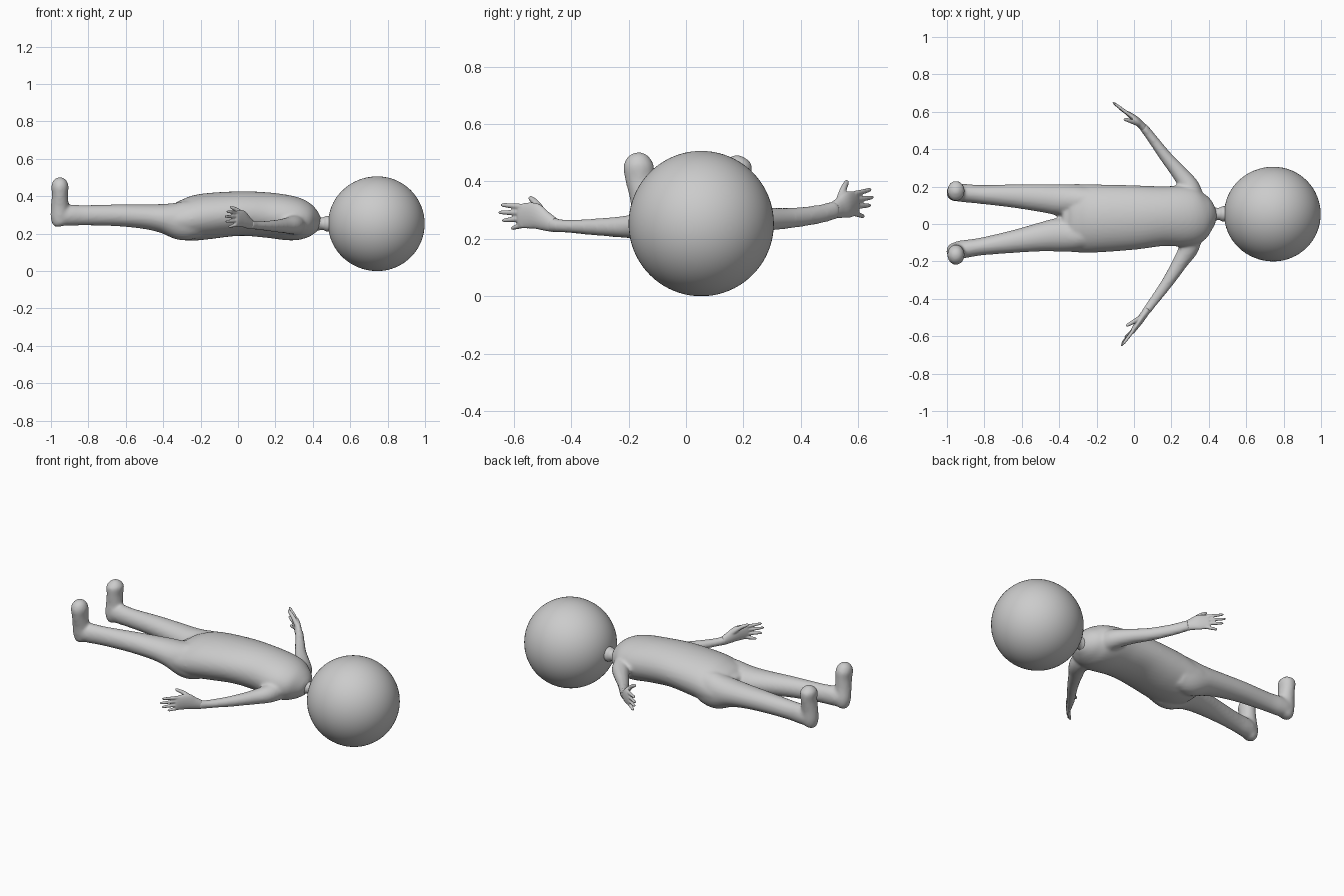
import bpy, bmesh, math
from mathutils import Vector


def spline(stations, steps=6):
    # Catmull-Rom through (x, y, z, half width, half height) stations
    p = [Vector(s) for s in stations]
    p = [p[0] * 2 - p[1]] + p + [p[-1] * 2 - p[-2]]
    out = []
    for i in range(1, len(p) - 2):
        a, b, c, d = p[i - 1:i + 3]
        for k in range(steps):
            t = k / steps
            out.append(0.5 * (2 * b + (c - a) * t + (2 * a - 5 * b + 4 * c - d) * t * t
                              + (3 * b - a - 3 * c + d) * t ** 3))
    return out + [p[-2]]


def loft(bm, stations, up=(0, 0, 1), n=28):
    # closed tube of elliptical rings
    pts = spline(stations)
    pos = [Vector(q[:3]) for q in pts]
    rings = []
    for i, q in enumerate(pts):
        tan = (pos[min(i + 1, len(pos) - 1)] - pos[max(i - 1, 0)]).normalized()
        u = Vector(up)
        v = (u - tan * u.dot(tan)).normalized()
        w = tan.cross(v)
        ra, rb = max(q[3], 0.001), max(q[4], 0.001)
        rings.append([bm.verts.new(pos[i] + w * ra * math.cos(2 * math.pi * k / n)
                                   + v * rb * math.sin(2 * math.pi * k / n)) for k in range(n)])
    for r, s in zip(rings, rings[1:]):
        for k in range(n):
            bm.faces.new((r[k], r[(k + 1) % n], s[(k + 1) % n], s[k]))
    bm.faces.new(rings[0])
    bm.faces.new(rings[-1])


def finish(bm, name, voxel=None, smooth=0):
    bmesh.ops.recalc_face_normals(bm, faces=bm.faces)
    for f in bm.faces:
        f.smooth = True
    me = bpy.data.meshes.new(name)
    bm.to_mesh(me)
    bm.free()
    ob = bpy.data.objects.new(name, me)
    bpy.context.collection.objects.link(ob)
    if voxel:
        m = ob.modifiers.new("blend", 'REMESH')
        m.mode = 'VOXEL'
        m.voxel_size = voxel
        m.use_smooth_shade = True
        s = ob.modifiers.new("soften", 'SMOOTH')
        s.factor = 0.5
        s.iterations = smooth
    return ob


# head
bm = bmesh.new()
bmesh.ops.create_uvsphere(bm, u_segments=64, v_segments=40, radius=0.253)
for v in bm.verts:
    if v.co.x < 0:
        v.co.x *= 1.04
    v.co += Vector((0.745, 0.053, 0.253))
finish(bm, "head")

# neck
bm = bmesh.new()
loft(bm, [(0.38, 0.05, 0.25, 0.05, 0.05), (0.43, 0.053, 0.253, 0.036, 0.036),
          (0.455, 0.054, 0.253, 0.033, 0.034), (0.475, 0.054, 0.253, 0.041, 0.042),
          (0.50, 0.054, 0.253, 0.04, 0.04)])
finish(bm, "neck")

# torso
bm = bmesh.new()
loft(bm, [(-0.39, 0.035, 0.28, 0.16, 0.06), (-0.34, 0.033, 0.272, 0.18, 0.092),
          (-0.27, 0.03, 0.275, 0.183, 0.114), (-0.18, 0.03, 0.291, 0.181, 0.123),
          (0.0, 0.035, 0.307, 0.172, 0.119), (0.15, 0.042, 0.30, 0.160, 0.121),
          (0.27, 0.042, 0.284, 0.162, 0.12), (0.34, 0.045, 0.272, 0.148, 0.108),
          (0.39, 0.05, 0.262, 0.108, 0.083), (0.42, 0.052, 0.256, 0.068, 0.056),
          (0.435, 0.053, 0.253, 0.035, 0.035)], n=40)

# legs
loft(bm, [(-0.22, 0.125, 0.28, 0.08, 0.10), (-0.30, 0.127, 0.268, 0.085, 0.104),
          (-0.40, 0.130, 0.281, 0.083, 0.079), (-0.50, 0.139, 0.291, 0.074, 0.066),
          (-0.65, 0.150, 0.298, 0.062, 0.058), (-0.82, 0.158, 0.298, 0.050, 0.054),
          (-0.90, 0.165, 0.298, 0.049, 0.056), (-0.95, 0.168, 0.296, 0.045, 0.050),
          (-0.98, 0.169, 0.296, 0.022, 0.025)])
loft(bm, [(-0.22, -0.06, 0.28, 0.08, 0.10), (-0.30, -0.06, 0.268, 0.088, 0.104),
          (-0.40, -0.058, 0.281, 0.090, 0.079), (-0.50, -0.07, 0.291, 0.077, 0.066),
          (-0.65, -0.095, 0.298, 0.060, 0.058), (-0.82, -0.121, 0.298, 0.047, 0.054),
          (-0.90, -0.133, 0.298, 0.048, 0.056), (-0.95, -0.140, 0.296, 0.045, 0.050),
          (-0.98, -0.143, 0.296, 0.022, 0.025)])

# feet, toes pointing up
for y, lean, top in ((0.167, 0.010, 0.492), (-0.143, -0.022, 0.502)):
    loft(bm, [(-0.95, y, 0.238, 0.012, 0.015), (-0.952, y, 0.25, 0.034, 0.038),
              (-0.953, y, 0.29, 0.045, 0.049), (-0.953, y + lean * 0.4, 0.35, 0.045, 0.047),
              (-0.952, y + lean * 0.8, 0.41, 0.051, 0.043), (-0.952, y + lean, 0.455, 0.053, 0.046),
              (-0.952, y + lean, top - 0.015, 0.036, 0.033),
              (-0.952, y + lean, top, 0.010, 0.010)], up=(1, 0, 0))

# arms
loft(bm, [(0.31, 0.10, 0.265, 0.07, 0.07), (0.30, 0.19, 0.265, 0.055, 0.055),
          (0.245, 0.27, 0.268, 0.043, 0.042), (0.17, 0.36, 0.272, 0.033, 0.036),
          (0.095, 0.46, 0.285, 0.026, 0.033), (0.045, 0.525, 0.302, 0.023, 0.032)])
loft(bm, [(0.31, 0.0, 0.255, 0.07, 0.07), (0.295, -0.12, 0.247, 0.055, 0.052),
          (0.25, -0.20, 0.242, 0.042, 0.040), (0.18, -0.31, 0.241, 0.032, 0.030),
          (0.10, -0.42, 0.244, 0.025, 0.023), (0.06, -0.475, 0.25, 0.022, 0.027)])
finish(bm, "body", 0.009, 6)


def hand(name, wrist, palm, knuckle, tips, thumb, spread):
    bm = bmesh.new()
    w, p, k = Vector(wrist), Vector(palm), Vector(knuckle)
    loft(bm, [(*w, 0.020, 0.026), (*((w + p) / 2), 0.020, 0.036), (*p, 0.018, 0.046),
              (*k, 0.012, 0.042), (*(k + (k - p) * 0.25), 0.006, 0.032)], n=20)
    # four fingers
    for i, tip in enumerate(tips):
        t = Vector(tip)
        b = k + Vector((0, 0, spread * (1.5 - i))) - (k - p) * 0.2
        loft(bm, [(*b, 0.010, 0.011), (*b.lerp(t, 0.5), 0.009, 0.009),
                  (*b.lerp(t, 0.9), 0.007, 0.007), (*t, 0.003, 0.003)], n=12)
    # thumb
    t = Vector(thumb)
    b = (w + p) / 2 + Vector((0, 0, 0.018))
    m = b.lerp(t, 0.5) + Vector((0, 0, 0.008))
    loft(bm, [(*b, 0.015, 0.017), (*m, 0.012, 0.012),
              (*m.lerp(t, 0.8), 0.009, 0.009), (*t, 0.003, 0.003)], n=12)
    finish(bm, name, 0.004, 3)


hand("left_hand", (0.06, 0.505, 0.296), (0.005, 0.562, 0.318), (-0.035, 0.592, 0.324),
     [(-0.105, 0.645, 0.372), (-0.115, 0.652, 0.345), (-0.105, 0.643, 0.317), (-0.08, 0.62, 0.277)],
     (-0.055, 0.562, 0.402), 0.022)
hand("right_hand", (0.07, -0.46, 0.248), (0.022, -0.53, 0.280), (-0.008, -0.575, 0.280),
     [(-0.06, -0.645, 0.318), (-0.07, -0.653, 0.292), (-0.066, -0.64, 0.264), (-0.05, -0.608, 0.236)],
     (-0.042, -0.545, 0.345), 0.021)
